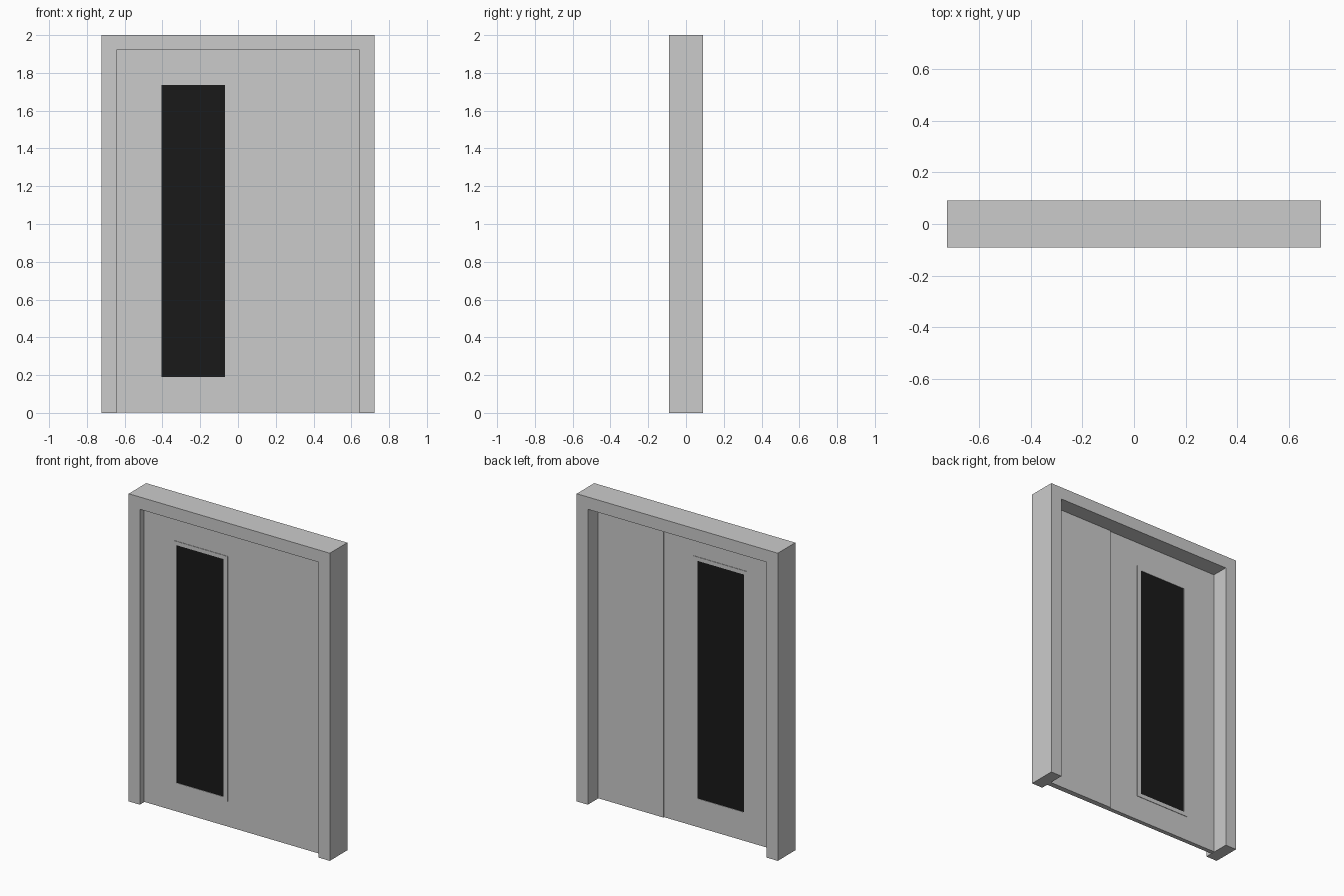
import bpy, bmesh

if "Cube" in bpy.data.objects:
    bpy.data.objects.remove(bpy.data.objects["Cube"])

def mesh_object(name, bm, mat=None):
    bmesh.ops.recalc_face_normals(bm, faces=bm.faces)
    me = bpy.data.meshes.new(name)
    bm.to_mesh(me)
    bm.free()
    ob = bpy.data.objects.new(name, me)
    bpy.context.collection.objects.link(ob)
    if mat:
        me.materials.append(mat)
    return ob

def box(name, x0, x1, y0, y1, z0, z1, mat=None):
    bm = bmesh.new()
    bmesh.ops.create_cube(bm, size=1)
    for v in bm.verts:
        v.co = (x1 if v.co.x > 0 else x0,
                y1 if v.co.y > 0 else y0,
                z1 if v.co.z > 0 else z0)
    return mesh_object(name, bm, mat)

def extruded(name, profile, y0, y1):
    """Extrude an x-z outline from y0 to y1."""
    bm = bmesh.new()
    face = bm.faces.new([bm.verts.new((x, y0, z)) for x, z in profile])
    res = bmesh.ops.extrude_face_region(bm, geom=[face])
    for v in res["geom"]:
        if isinstance(v, bmesh.types.BMVert):
            v.co.y = y1
    return mesh_object(name, bm)

def ring(name, outer, inner, y0, y1):
    """Rectangular picture frame; rectangles are (x0, x1, z0, z1)."""
    bm = bmesh.new()
    def loop(r, y):
        x0, x1, z0, z1 = r
        return [bm.verts.new((x, y, z)) for x, z in
                ((x0, z0), (x1, z0), (x1, z1), (x0, z1))]
    loops = [loop(outer, y0), loop(outer, y1), loop(inner, y1), loop(inner, y0)]
    for a, b in zip(loops, loops[1:] + loops[:1]):
        for i in range(4):
            j = (i + 1) % 4
            bm.faces.new((a[i], a[j], b[j], b[i]))
    return mesh_object(name, bm)

black = bpy.data.materials.new("dark_glass")
black.diffuse_color = (0.01, 0.01, 0.01, 1)
black.use_nodes = True
black.node_tree.nodes["Principled BSDF"].inputs["Base Color"].default_value = black.diffuse_color

# Door surround: two jambs joined by the head
W, I, H = 0.723, 0.643, 1.92
extruded("door_surround", [(-W, 0), (-I, 0), (-I, H), (I, H),
                           (I, 0), (W, 0), (W, 2), (-W, 2)], -0.09, 0.09)

# Leaves, flush at the front; the narrow one steps back slightly at the rear
front, back, split = -0.048, -0.02, 0.172
glass = (-0.405, -0.07, 0.19, 1.735)
trim = (-0.43, -0.04, 0.165, 1.76)
ring("wide_leaf", (-I, split, 0.003, H), glass, front, back)
box("narrow_leaf", split, I, front, back + 0.007, 0.003, H)

# Window pane and its slightly raised trim on both faces
ring("window_trim", trim, glass, front - 0.003, back + 0.003)
box("window_pane", glass[0], glass[1], front, back, glass[2], glass[3], black)
